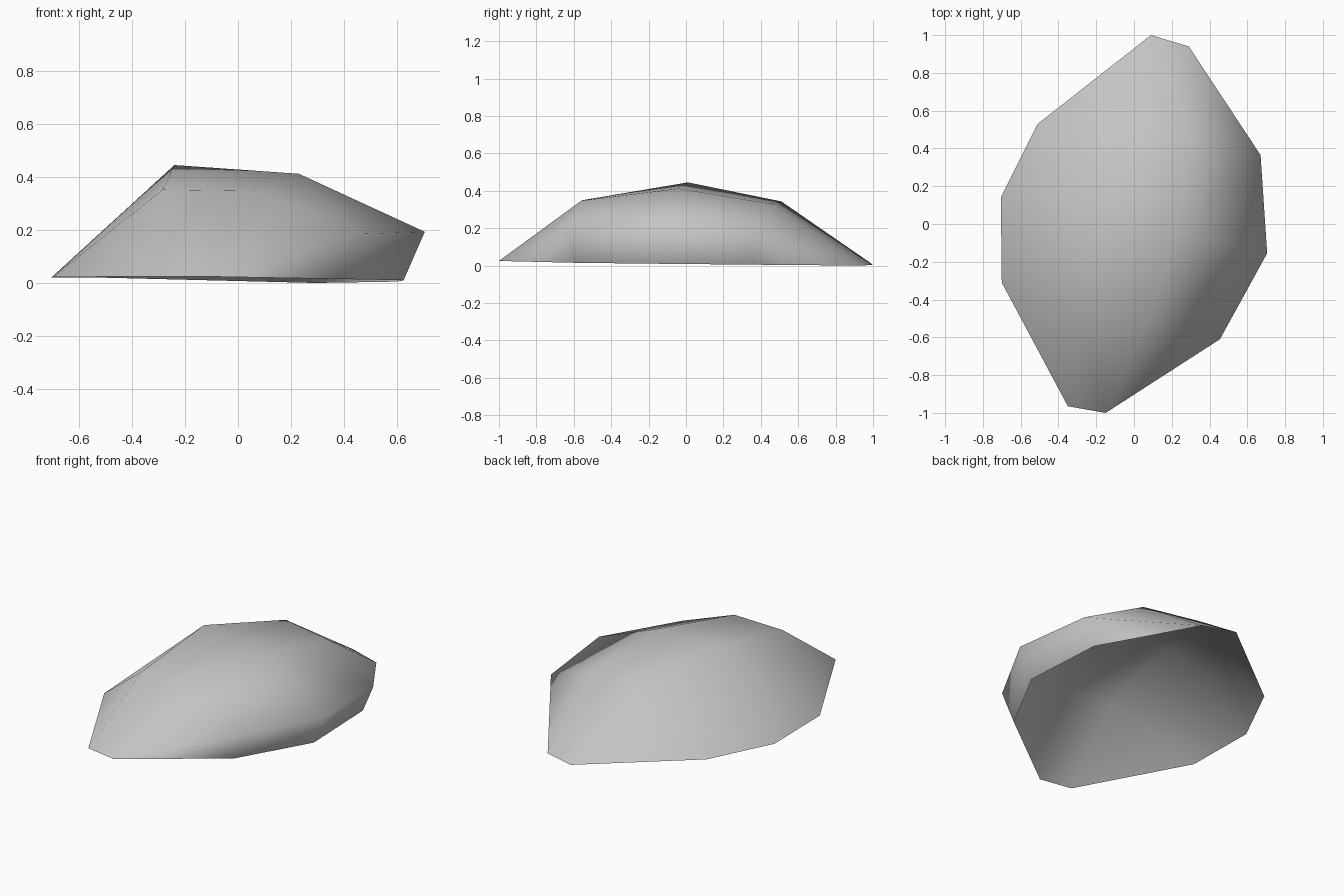
import bpy
import bmesh

cube = bpy.data.objects.get("Cube")
if cube:
    bpy.data.objects.remove(cube, do_unlink=True)

# Stone colour
stone = bpy.data.materials.new("stone_grey")
stone.use_nodes = True
grey = (0.55, 0.55, 0.55, 1.0)
stone.diffuse_color = grey
bsdf = stone.node_tree.nodes["Principled BSDF"]
bsdf.inputs["Base Color"].default_value = grey
bsdf.inputs["Roughness"].default_value = 0.9

# Ground rim, counter-clockwise from the back
rim = [(0.09, 1.0, 0.005), (-0.51, 0.53, 0.02), (-0.705, 0.14, 0.02),
       (-0.70, -0.31, 0.022), (-0.35, -0.965, 0.025), (-0.15, -1.0, 0.025),
       (0.385, -0.59, 0.015), (0.625, -0.15, 0.01), (0.60, 0.365, 0.005),
       (0.29, 0.94, 0.0)]

# Overhanging edge on the left side
overhang = [(0.455, -0.61, 0.185), (0.705, -0.155, 0.193), (0.67, 0.365, 0.167)]

# Corners of the crown
crown = [(-0.24, 0.01, 0.445), (0.23, -0.04, 0.412), (-0.285, -0.54, 0.352),
         (0.06, -0.56, 0.347), (-0.03, 0.51, 0.343), (0.31, 0.45, 0.33)]

# Faceted shell: hull of the corners with the underside left open
bm = bmesh.new()
for corner in rim + overhang + crown:
    bm.verts.new(corner)
bmesh.ops.convex_hull(bm, input=bm.verts[:])
bmesh.ops.recalc_face_normals(bm, faces=bm.faces[:])
bm.normal_update()
underside = [f for f in bm.faces if f.normal.z < -0.8]
bmesh.ops.delete(bm, geom=underside, context='FACES')
for face in bm.faces:
    face.smooth = True

mesh = bpy.data.meshes.new("rock_shell")
bm.to_mesh(mesh)
bm.free()
mesh.materials.append(stone)
rock = bpy.data.objects.new("rock_shell", mesh)
bpy.context.collection.objects.link(rock)
